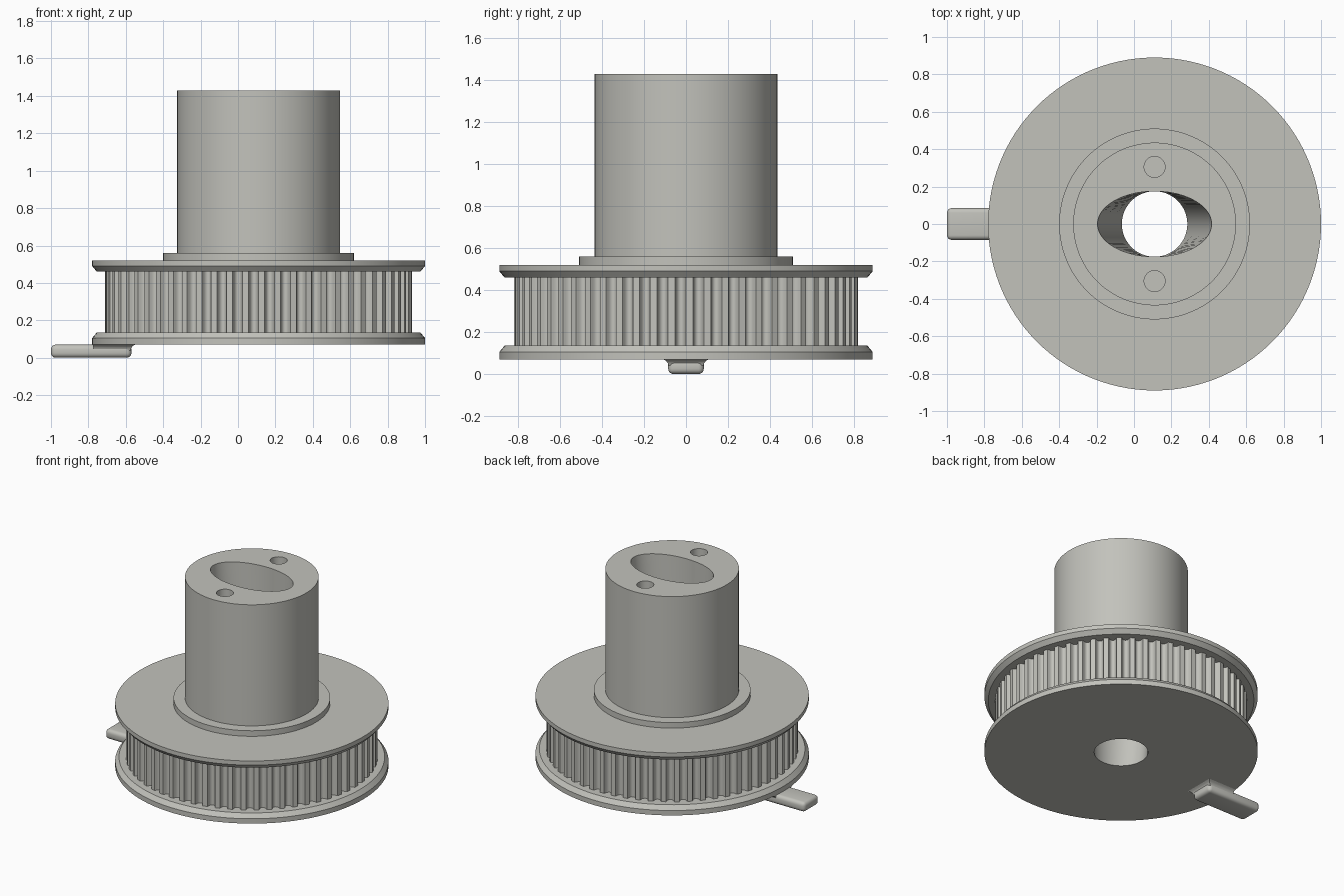
import bpy, bmesh, math

if "Cube" in bpy.data.objects:
    bpy.data.objects.remove(bpy.data.objects["Cube"])

CX = 0.11            # pulley axis
SEG = 120            # smoothness of round parts
TEETH = 60

grey = bpy.data.materials.new("warm grey")
grey.diffuse_color = (0.54, 0.54, 0.50, 1)
grey.use_nodes = True
grey.node_tree.nodes["Principled BSDF"].inputs["Base Color"].default_value = grey.diffuse_color


def finish(name, bm, angle=25):
    mesh = bpy.data.meshes.new(name)
    bm.to_mesh(mesh)
    bm.free()
    obj = bpy.data.objects.new(name, mesh)
    bpy.context.collection.objects.link(obj)
    mesh.materials.append(grey)
    bpy.ops.object.select_all(action='DESELECT')
    obj.select_set(True)
    bpy.context.view_layer.objects.active = obj
    bpy.ops.object.shade_smooth_by_angle(angle=math.radians(angle))
    return obj


def ring(bm, rx, ry, z, cy=0, n=SEG):
    return [bm.verts.new((CX + rx * math.cos(2 * math.pi * i / n),
                          cy + ry * math.sin(2 * math.pi * i / n), z)) for i in range(n)]


def bridge(bm, a, b):
    n = len(a)
    for i in range(n):
        j = (i + 1) % n
        bm.faces.new((a[i], a[j], b[j], b[i]))


def lathe(name, profile):
    bm = bmesh.new()
    rings = [ring(bm, r, r, z) for r, z in profile]
    for a, b in zip(rings, rings[1:]):
        bridge(bm, a, b)
    return finish(name, bm)


# Flanges and collar
lathe("lower_flange", [(0.175, 0.07), (0.89, 0.07), (0.89, 0.105), (0.865, 0.135), (0.77, 0.135)])
lathe("upper_flange", [(0.77, 0.46), (0.865, 0.46), (0.89, 0.49), (0.89, 0.52), (0.51, 0.52)])
lathe("collar", [(0.51, 0.52), (0.51, 0.56), (0.435, 0.56)])

# Toothed belt track: rounded grooves between flat lands
bm = bmesh.new()
groove = [(0.0, 0.82), (0.38, 0.82), (0.43, 0.808), (0.47, 0.796), (0.57, 0.787),
          (0.69, 0.784), (0.81, 0.787), (0.91, 0.796), (0.95, 0.808)]
outline = [((t + f) * 2 * math.pi / TEETH, r) for t in range(TEETH) for f, r in groove]
low, high = [[bm.verts.new((CX + r * math.cos(a), r * math.sin(a), z)) for a, r in outline]
             for z in (0.135, 0.46)]
bridge(bm, low, high)
finish("toothed_track", bm, 35)

# Hub: barrel, bore running from an oval mouth to a round exit, two blind pin holes
bm = bmesh.new()
TOP = 1.43
base = ring(bm, 0.435, 0.435, 0.56)
rim = ring(bm, 0.435, 0.435, TOP)
mouth = ring(bm, 0.305, 0.175, TOP)
bore_exit = ring(bm, 0.175, 0.175, 0.07)
bridge(bm, base, rim)
bridge(bm, mouth, bore_exit)
loops = [rim, mouth]
for cy in (-0.305, 0.305):
    edge = ring(bm, 0.056, 0.056, TOP, cy, 32)
    floor = ring(bm, 0.056, 0.056, TOP - 0.2, cy, 32)
    bridge(bm, edge, floor)
    bm.faces.new(floor)
    loops.append(edge)
edges = [bm.edges.get((l[i - 1], l[i])) for l in loops for i in range(len(l))]
cap = bmesh.ops.triangle_fill(bm, edges=edges, use_beauty=True, normal=(0, 0, 1))
for f in cap["geom"]:
    if isinstance(f, bmesh.types.BMFace):
        f.normal_update()
        if f.normal.z < 0:
            f.normal_flip()
finish("hub", bm)

# Pointer tab under the lower flange
bm = bmesh.new()
bmesh.ops.create_cube(bm, size=1)
for v in bm.verts:
    v.co = (-0.785 + v.co.x * 0.43, v.co.y * 0.17, 0.035 + v.co.z * 0.07)
bmesh.ops.bevel(bm, geom=bm.edges[:], offset=0.025, segments=4, profile=0.5, affect='EDGES')
finish("pointer_tab", bm, 40)

# Flared fillet joining the tab to the flange
bm = bmesh.new()
steps = [(0.0, 0.083), (0.4, 0.087), (0.75, 0.096), (1.0, 0.11)]
rows = []
for f, w in steps:
    z, x1 = 0.04 + 0.031 * f, -0.575 + (w - 0.083)
    rows.append([bm.verts.new(p) for p in
                 ((-0.772, -w, z), (x1, -w, z), (x1, w, z), (-0.772, w, z))])
for a, b in zip(rows, rows[1:]):
    bridge(bm, a, b)
finish("tab_fillet", bm, 30)
